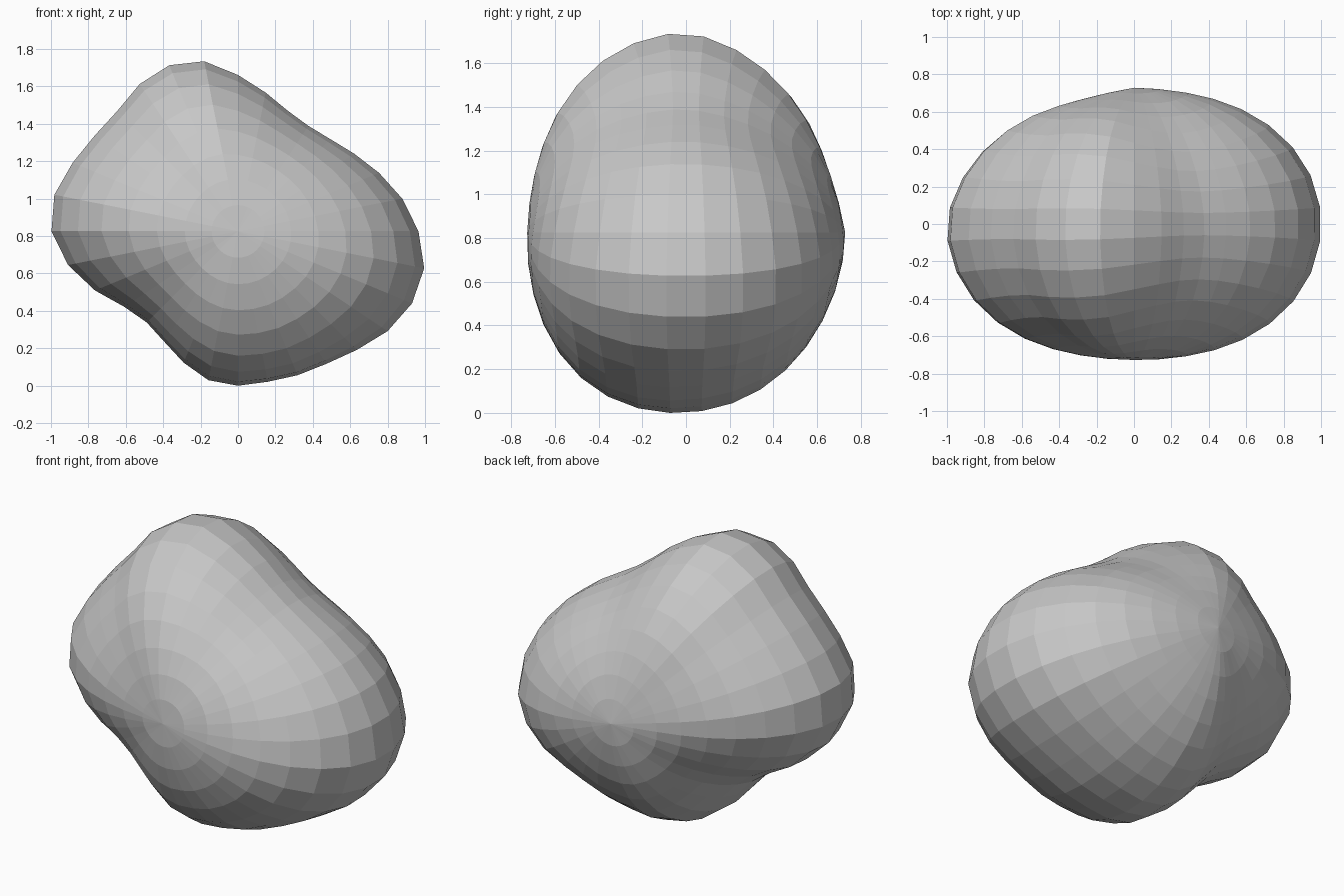
import bpy
import bmesh
from math import atan2, hypot, pi, sin, cos
from mathutils import Matrix, Vector

default_cube = bpy.data.objects.get("Cube")
if default_cube:
    bpy.data.objects.remove(default_cube, do_unlink=True)

# Outline radius of the rock (percent), counter-clockwise from +x
OUTLINE = [97, 90, 82, 75, 70, 68, 70, 76, 84, 93, 96, 94, 90, 91, 95, 100,
           100, 93, 83, 73, 69, 71, 76, 81, 82, 81, 82, 84, 89, 96, 101, 102]
SEGMENTS = len(OUTLINE)
RINGS = 17
POLE_RADIUS = 0.76
DEPTH = 0.955
CENTRE_HEIGHT = 0.82

# Local swellings: direction and height
SWELLINGS = [(Vector((-0.6, 0.65, 0.47)).normalized(), 0.06),
             (Vector((-0.65, -0.5, 0.55)).normalized(), 0.025),
             (Vector((0.35, -0.55, -0.7)).normalized(), 0.04)]


def rock_radius(direction):
    """Blend the lumpy outline into rounder front and back ends."""
    around = atan2(direction.z, direction.x)
    flat = hypot(direction.x, direction.z)
    outline = OUTLINE[round(around / (2 * pi) * SEGMENTS) % SEGMENTS] / 100
    radius = POLE_RADIUS + (outline - POLE_RADIUS) * flat ** 2.3
    if direction.y > 0:
        # The back slopes away more at the top and swells toward +x
        lean = 0.035 * cos(around) - 0.03 * sin(around) - 0.035
    else:
        # The front sags toward the bottom
        lean = 0.005 - 0.01 * sin(around)
    radius += lean * 2 * flat * abs(direction.y)
    for axis, height in SWELLINGS:
        radius += height * max(0, direction.dot(axis)) ** 7
    return radius


# Rock body: a sphere with its poles at front and back, pushed in and out
bm = bmesh.new()
bmesh.ops.create_uvsphere(bm, u_segments=SEGMENTS, v_segments=RINGS, radius=1)
bmesh.ops.rotate(bm, verts=bm.verts, matrix=Matrix.Rotation(pi / 2, 3, "X"))
for vert in bm.verts:
    vert.co = vert.co.normalized()
    vert.co *= rock_radius(vert.co)
    vert.co.y *= DEPTH
    vert.co.z += CENTRE_HEIGHT
lowest = min(vert.co.z for vert in bm.verts)
bmesh.ops.translate(bm, verts=bm.verts, vec=(0, 0, -lowest))
bmesh.ops.recalc_face_normals(bm, faces=bm.faces)

mesh = bpy.data.meshes.new("rock_body")
bm.to_mesh(mesh)
bm.free()
rock = bpy.data.objects.new("rock_body", mesh)
bpy.context.collection.objects.link(rock)

# Plain stone grey
stone = bpy.data.materials.new("stone_grey")
stone.use_nodes = True
grey = (0.58, 0.58, 0.58, 1)
stone.diffuse_color = grey
stone.node_tree.nodes["Principled BSDF"].inputs["Base Color"].default_value = grey
mesh.materials.append(stone)
